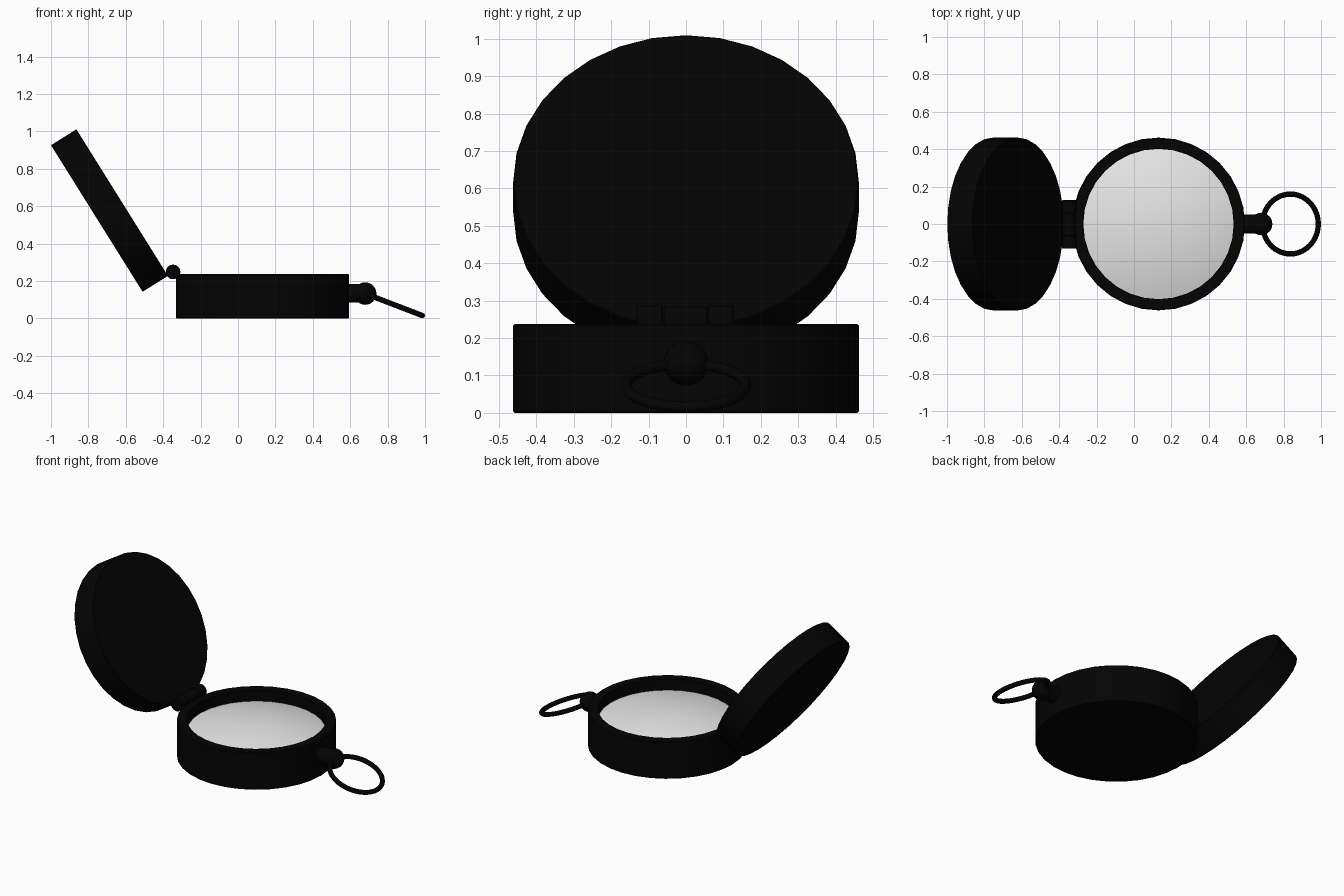
import bpy, math
from mathutils import Matrix, Vector

if "Cube" in bpy.data.objects:
    bpy.data.objects.remove(bpy.data.objects["Cube"])


def material(name, value):
    m = bpy.data.materials.new(name)
    m.diffuse_color = (value, value, value, 1)
    m.use_nodes = True
    m.node_tree.nodes["Principled BSDF"].inputs["Base Color"].default_value = m.diffuse_color
    return m


black = material("black casing", 0.001)
white = material("white dial", 0.8)


def finish(obj, mat):
    obj.data.materials.append(mat)
    bpy.ops.object.select_all(action='DESELECT')
    obj.select_set(True)
    bpy.context.view_layer.objects.active = obj
    bpy.ops.object.shade_smooth_by_angle(angle=math.radians(30))
    return obj


def lathe(name, profile, mat, loc, axis=(0, 0, 1), sides=32):
    """Spin (radius, height) points about an axis; radius 0 makes a pole."""
    verts, faces, rings = [], [], []
    for r, h in profile:
        n = 1 if r == 0 else sides
        rings.append(list(range(len(verts), len(verts) + n)))
        for i in range(n):
            a = 2 * math.pi * i / sides
            verts.append((r * math.cos(a), r * math.sin(a), h))
    for lo, hi in zip(rings, rings[1:]):
        for i in range(sides):
            j = (i + 1) % sides
            ids = [lo[i % len(lo)], lo[j % len(lo)], hi[j % len(hi)], hi[i % len(hi)]]
            faces.append(list(dict.fromkeys(ids)))
    mesh = bpy.data.meshes.new(name)
    mesh.from_pydata(verts, [], faces)
    # Turn about y only, so the sides stay aligned with the y axis
    turn = Matrix.Rotation(math.atan2(axis[0], axis[2]), 4, 'Y')
    if axis[1]:
        turn = Matrix.Rotation(-math.pi / 2, 4, 'X')
    mesh.transform(Matrix.Translation(Vector(loc)) @ turn)
    obj = bpy.data.objects.new(name, mesh)
    bpy.context.collection.objects.link(obj)
    return finish(obj, mat)


def drum(r, h, b):
    """Closed cylinder profile with small bevels, centred on its height."""
    return [(0, -h / 2), (r - b, -h / 2), (r, -h / 2 + b),
            (r, h / 2 - b), (r - b, h / 2), (0, h / 2)]


# Case with a raised rim around the dial
lathe("case", [(0, 0), (.458, 0), (.462, .004), (.462, .233), (.458, .237),
               (.405, .237), (.402, .234), (.402, .165)], black, (.131, 0, 0))

# Domed dial
dome = [(.402 * math.cos(t), .167 + .06 * math.sin(t) ** 2)
        for t in (math.pi / 2 * i / 8 for i in range(8))] + [(0, .227)]
lathe("dial", dome, white, (.131, 0, 0))

# Open lid
lathe("lid", drum(.462, .16, .003), black, (-.687, 0, .577), (.848, 0, .53))

# Hinge knuckles
for i, y in enumerate((-.097, -.002, .093)):
    lathe(f"hinge_knuckle_{i + 1}", drum(.035 if i == 1 else .039, (.07, .12, .07)[i], .004),
          black, (-.347, y, .249), (0, 1, 0), 20)

# Crown stem and ball
lathe("crown_stem", drum(.05, .09, .004), black, (.61, 0, .135), (1, 0, 0), 24)
bpy.ops.mesh.primitive_uv_sphere_add(segments=24, ring_count=16, radius=.06, location=(.68, 0, .133))
bpy.context.object.name = "crown_ball"
finish(bpy.context.object, black)

# Hanging ring, tilted down to the ground
bpy.ops.mesh.primitive_torus_add(major_radius=.160, minor_radius=.0145, major_segments=40, minor_segments=12,
                                 location=(.836, 0, .073), rotation=(0, math.radians(21), 0))
bpy.context.object.name = "hanging_ring"
finish(bpy.context.object, black)
